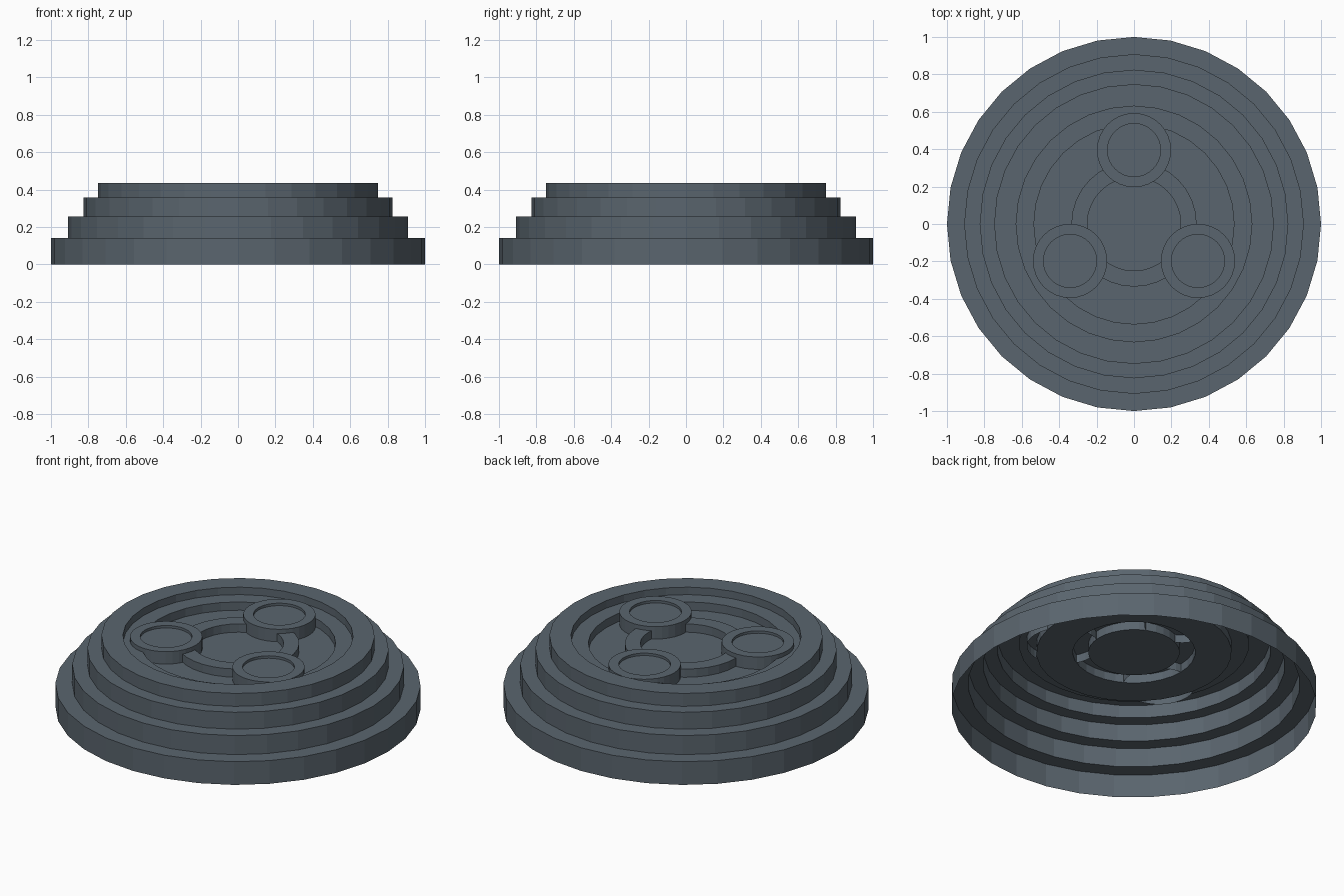
import bpy, bmesh, math

if "Cube" in bpy.data.objects:
    bpy.data.objects.remove(bpy.data.objects["Cube"])

SIDES = 32

slate = bpy.data.materials.new("slate_grey")
slate.diffuse_color = (0.102, 0.130, 0.156, 1.0)
slate.use_nodes = True
slate.node_tree.nodes["Principled BSDF"].inputs["Base Color"].default_value = slate.diffuse_color


def lathe(name, profile, centre=(0, 0), cap=True):
    """Spin an (r, z) profile round z, closing the last ring with a face."""
    bm = bmesh.new()
    rings = []
    for r, z in profile:
        ring = []
        for i in range(SIDES):
            a = 2 * math.pi * i / SIDES
            ring.append(bm.verts.new((r * math.cos(a), r * math.sin(a), z)))
        rings.append(ring)
    for low, high in zip(rings, rings[1:]):
        for i in range(SIDES):
            j = (i + 1) % SIDES
            bm.faces.new((low[i], low[j], high[j], high[i]))
    if cap:
        bm.faces.new(rings[-1])
    mesh = bpy.data.meshes.new(name)
    bm.to_mesh(mesh)
    bm.free()
    mesh.materials.append(slate)
    obj = bpy.data.objects.new(name, mesh)
    obj.location = (centre[0], centre[1], 0)
    bpy.context.collection.objects.link(obj)
    return obj


FLOOR, LEDGE, RIM = 0.34, 0.39, 0.435

# Stepped hollow base: four tiers, sunken ledge and floor, raised centre ring
lathe("stepped_base", [
    (1.0, 0), (1.0, 0.14), (0.908, 0.14), (0.908, 0.255),
    (0.825, 0.255), (0.825, 0.357), (0.748, 0.357), (0.748, RIM),
    (0.63, RIM), (0.63, LEDGE), (0.535, LEDGE), (0.535, FLOOR),
    (0.335, FLOOR), (0.335, LEDGE), (0.25, LEDGE), (0.25, FLOOR),
])

# Three shallow cups spaced evenly round the centre ring
for n in range(3):
    a = math.radians(90 + 120 * n)
    lathe(f"cup_{n + 1}",
          [(0.198, FLOOR), (0.198, 0.415), (0.142, 0.415), (0.142, 0.40)],
          (0.395 * math.cos(a), 0.395 * math.sin(a)))
